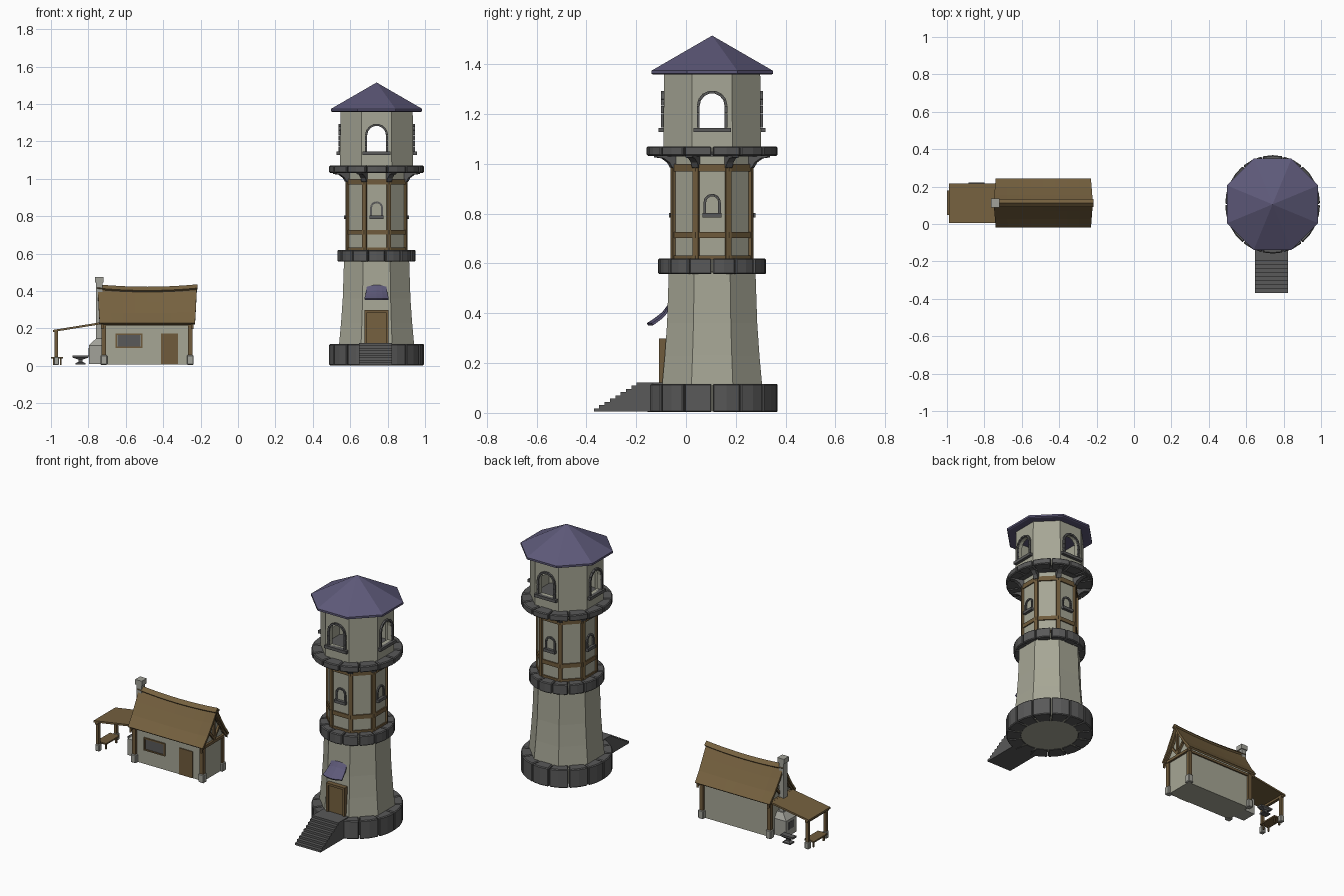
import bpy, bmesh
from math import sin, cos, pi, radians
from mathutils import Matrix, Vector

if "Cube" in bpy.data.objects:
    bpy.data.objects.remove(bpy.data.objects["Cube"])

def material(name, c):
    m = bpy.data.materials.new(name)
    m.diffuse_color = (*c, 1)
    m.use_nodes = True
    m.node_tree.nodes["Principled BSDF"].inputs["Base Color"].default_value = m.diffuse_color
    return m

WALL = material("plaster", (0.38, 0.38, 0.30))
STONE = material("dark_stone", (0.10, 0.10, 0.10))
PALE = material("pale_stone", (0.36, 0.36, 0.32))
WOOD = material("timber", (0.16, 0.105, 0.045))
THATCH = material("thatch", (0.18, 0.12, 0.05))
SLATE = material("purple_slate", (0.11, 0.10, 0.19))
TX, TY, HX, HY = 0.741, 0.105, -0.485, 0.112
TOWER = Matrix.Translation((TX, TY, 0))
HOUSE = Matrix.Translation((0, HY, 0))

def prism(bm, a, b, M=Matrix()):
    """Solid between two matching point loops."""
    va = [bm.verts.new(M @ Vector(p)) for p in a]
    vb = [bm.verts.new(M @ Vector(p)) for p in b]
    bm.faces.new(va[::-1])
    bm.faces.new(vb)
    for i in range(len(a)):
        j = (i + 1) % len(a)
        bm.faces.new((va[i], va[j], vb[j], vb[i]))

def box(bm, x0, x1, y0, y1, z0, z1, M=Matrix()):
    q = [(x0, y0), (x1, y0), (x1, y1), (x0, y1)]
    prism(bm, [(*p, z0) for p in q], [(*p, z1) for p in q], M)

def finish(bm, name, mat, bevel=0, thick=0):
    bmesh.ops.recalc_face_normals(bm, faces=bm.faces)
    me = bpy.data.meshes.new(name)
    bm.to_mesh(me)
    bm.free()
    ob = bpy.data.objects.new(name, me)
    bpy.context.collection.objects.link(ob)
    me.materials.append(mat)
    if thick:
        s = ob.modifiers.new("thickness", 'SOLIDIFY')
        s.thickness, s.offset = thick, 0
    if bevel:
        s = ob.modifiers.new("bevel", 'BEVEL')
        s.width, s.segments, s.limit_method, s.angle_limit = bevel, 1, 'ANGLE', radians(40)
    return ob

def boxes(name, mat, dims, M=Matrix(), bevel=0):
    bm = bmesh.new()
    for d in dims:
        box(bm, *d, M)
    return finish(bm, name, mat, bevel)

def octagon(name, mat, profile, closed=False):
    """Eight-sided loft of (apothem, z), flat faces towards the axes."""
    bm = bmesh.new()
    k = 1 / cos(pi / 8)
    rings = [[bm.verts.new((TX + r * k * cos(pi / 8 + i * pi / 4), TY + r * k * sin(pi / 8 + i * pi / 4), z))
              for i in range(8)] for r, z in profile]
    pairs = list(zip(rings, rings[1:])) + ([(rings[-1], rings[0])] if closed else [])
    for a, b in pairs:
        for i in range(8):
            bm.faces.new((a[i], a[i - 1], b[i - 1], b[i]))
    if not closed:
        bm.faces.new(rings[0])
        bm.faces.new(rings[-1])
        bmesh.ops.remove_doubles(bm, verts=bm.verts, dist=1e-4)
    return finish(bm, name, mat)

def block_ring(name, r0, r1, z0, z1, n=14):
    bm = bmesh.new()
    M = TOWER @ Matrix.Diagonal((0.965, 1, 1, 1))
    for i in range(n):
        a0, a1 = 2 * pi * i / n + 0.01, 2 * pi * (i + 1) / n - 0.01
        am = (a0 + a1) / 2
        p = [(r0, a0), (r1, a0), (r1, am), (r1, a1), (r0, a1), (r0, am)]
        q = [(r * cos(a), r * sin(a)) for r, a in p]
        prism(bm, [(*c, z0) for c in q], [(*c, z1) for c in q], M)
    return finish(bm, name, STONE, bevel=0.005)

def arch(hw, z0, spring, jamb=3, arc=7):
    p = [(hw, z0 + (spring - z0) * i / jamb) for i in range(jamb)]
    p += [(hw * cos(pi * i / arc), spring + hw * sin(pi * i / arc)) for i in range(arc + 1)]
    return p + [(-x, z) for x, z in p[:jamb][::-1]]

def window_frames(name, hw, z0, spring, w, y0, y1, sill):
    """Arched block surrounds and sills on the four main faces."""
    bm = bmesh.new()
    inner, outer = arch(hw, z0, spring), arch(hw + w, z0, spring)
    for k in range(4):
        M = TOWER @ Matrix.Rotation(k * pi / 2, 4, 'Z')
        for i in range(len(inner) - 1):
            q = [Vector(c) for c in (inner[i], outer[i], outer[i + 1], inner[i + 1])]
            mid = sum(q, Vector((0, 0))) / 4
            q = [mid + (c - mid) * 0.95 for c in q]
            prism(bm, [(c.x, -y0, c.y) for c in q], [(c.x, -y1, c.y) for c in q], M)
        box(bm, -sill, sill, -y1 - 0.01, -y0, z0 - 0.018, z0, M)
    finish(bm, name, STONE)

# Tower body
octagon("tower_lower_wall", WALL, [(.2, .005), (.2, .12), (.19, .23), (.181, .36), (.174, .57)])
octagon("tower_middle_wall", WALL, [(.156, .56), (.156, 1.04)])
octagon("balcony_floor", STONE, [(.19, 1.03), (.19, 1.075)])
top = octagon("tower_top_wall", WALL, [(.196, 1.05), (.193, 1.37), (.172, 1.37), (.172, 1.05)], closed=True)
octagon("tower_roof", SLATE, [(.236, 1.358), (.244, 1.362), (.244, 1.374), (.0001, 1.515)])
block_ring("base_block_ring", .17, .263, .003, .117)
block_ring("waist_block_ring", .14, .217, .557, .62)
block_ring("balcony_block_ring", .15, .263, 1.032, 1.07)

# Open arched windows cut through the top room
for k in range(2):
    bm = bmesh.new()
    p = arch(.05, 1.145, 1.233)
    prism(bm, [(x, -.4, z) for x, z in p], [(x, .4, z) for x, z in p], TOWER @ Matrix.Rotation(k * pi / 2, 4, 'Z'))
    cutter = finish(bm, "window_cutter", WALL)
    cutter.hide_render = True
    mod = top.modifiers.new("opening", 'BOOLEAN')
    mod.operation, mod.object, mod.solver = 'DIFFERENCE', cutter, 'EXACT'
    bpy.context.view_layer.objects.active = top
    bpy.ops.object.modifier_apply(modifier=mod.name)
    bpy.data.objects.remove(cutter)
window_frames("top_window_frames", .05, 1.145, 1.233, .012, .185, .205, .075)
window_frames("middle_window_frames", .024, .803, .845, .011, .15, .164, .038)

# Timber frame and balcony corbels at the octagon corners
posts, corbels = bmesh.new(), bmesh.new()
cp = [(.155, .98), (.178, .985), (.19, 1.005), (.215, 1.022), (.246, 1.026), (.246, 1.04), (.155, 1.04)]
for i in range(8):
    M = TOWER @ Matrix.Rotation(pi / 8 + i * pi / 4, 4, 'Z')
    box(posts, .15, .175, -.012, .012, .6, 1.03, M)
    prism(corbels, [(r, -.014, z) for r, z in cp], [(r, .014, z) for r, z in cp], M)
finish(posts, "tower_posts", WOOD)
finish(corbels, "balcony_corbels", STONE)
for n, z0, z1 in (("lower", .615, .632), ("middle", .702, .727), ("upper", .97, 1.0)):
    octagon(n + "_timber_band", WOOD, [(.163, z0), (.163, z1), (.15, z1), (.15, z0)], closed=True)

# Entrance: door, canopy and steps
boxes("tower_door_frame", WOOD, [(s * .057 - .007, s * .057 + .007, -.214, -.17, .117, .298) for s in (-1, 1)]
      + [(-.064, .064, -.214, -.17, .284, .298)], TOWER)
boxes("tower_door", THATCH, [(-.05, .05, -.205, -.17, .117, .284)], TOWER)

def sheet(name, mat, nu, nv, f, thick, M=Matrix()):
    bm = bmesh.new()
    g = [[bm.verts.new(M @ Vector(f(i / nu, j / nv))) for j in range(nv + 1)] for i in range(nu + 1)]
    for i in range(nu):
        for j in range(nv):
            bm.faces.new((g[i][j], g[i + 1][j], g[i + 1][j + 1], g[i][j + 1]))
    return finish(bm, name, mat, thick=thick)

def canopy(u, t):
    s = 2 * u - 1
    return (s * (.052 + .012 * t), -.175 - .085 * t + .02 * s * s * t, .43 - .074 * t ** .7 - .01 * s * s * (1 - t))
sheet("door_canopy", SLATE, 4, 4, canopy, .01, TOWER)

stair = [(-.37, .005)]
for i in range(9):
    y = -.37 + i * .0215
    stair += [(y, .005 + (i + 1) * .013), (y + .0215, .005 + (i + 1) * .013)]
stair += [(-.08, .122), (-.08, .005)]
bm = bmesh.new()
prism(bm, [(.647, y, z) for y, z in stair], [(.823, y, z) for y, z in stair])
finish(bm, "entrance_steps", STONE)

# Cottage walls with gables
half = [(.09, .008), (.09, .245), (.07, .275), (.033, .333)]
outline = half + [(0, .393)] + [(-y, z) for y, z in half[::-1]]
bm = bmesh.new()
prism(bm, [(-.718, y, z) for y, z in outline], [(-.252, y, z) for y, z in outline], HOUSE)
finish(bm, "cottage_walls", WALL)

# Sagging, flared roof and its ridge cap
slope = [(.125, .226), (.08, .283), (.038, .35), (0, .42)]
slope += [(-y, z) for y, z in slope[2::-1]]
def roof(u, v):
    y, z = slope[round(v * 6)]
    s, h = 2 * u - 1, 1 - abs(y) / .125
    return (HX + s * (.255 + .01 * h), y, z - .013 * h * (1 - s * s))
sheet("cottage_roof", THATCH, 8, 6, roof, .013, HOUSE)
def ridge(u, v):
    s = 2 * u - 1
    return (HX + s * .268, (v * 2 - 1) * .017, .43 - .013 * (1 - s * s) - .018 * abs(v * 2 - 1))
sheet("ridge_cap", THATCH, 8, 2, ridge, .012, HOUSE)

# Gable timbers and corner posts with stone feet
bm = bmesh.new()
for x in (-.733, -.25):
    xx = (x, x + .013)
    for (y0, z0), (y1, z1) in zip(slope, slope[1:]):
        a = [(y0, z0 - .005), (y1, z1 - .005), (y1, z1 - .03), (y0, z0 - .025)]
        prism(bm, [(xx[0], *c) for c in a], [(xx[1], *c) for c in a], HOUSE)
    box(bm, *xx, -.095, .095, .215, .232, HOUSE)
    box(bm, *xx, -.007, .007, .23, .4, HOUSE)
    for s in (-1, 1):
        a = [(0, .245), (0, .23), (s * .052, .29), (s * .045, .305)]
        prism(bm, [(xx[0], *c) for c in a], [(xx[1], *c) for c in a], HOUSE)
for s in (-1, 1):
    box(bm, -.725, -.245, s * .092 - .007, s * .092 + .007, .217, .232, HOUSE)
finish(bm, "cottage_gable_timbers", WOOD)
corners = [(x, s * .093) for x in (-.717, -.255) for s in (-1, 1)]
boxes("cottage_posts", WOOD, [(x - .012, x + .012, y - .012, y + .012, .03, .23) for x, y in corners], HOUSE)
boxes("cottage_post_feet", PALE, [(x - .018, x + .018, y - .018, y + .018, .005, .057) for x, y in corners], HOUSE, .004)

# Cottage door and window
boxes("cottage_door", WOOD, [(-.413, -.322, -.096, -.08, .01, .173)], HOUSE)
boxes("cottage_window_glass", STONE, [(-.645, -.52, -.093, -.08, .1, .167)], HOUSE)
boxes("cottage_window_frame", WOOD, [(-.655, -.51, -.098, -.08, z, z + .008) for z in (.095, .165)]
      + [(x, x + .008, -.098, -.08, .095, .17) for x in (-.655, -.518)], HOUSE)

# Forge and chimney on the left wall
bm = bmesh.new()
lo = [(-.797, -.05), (-.71, -.05), (-.71, .05), (-.797, .05)]
hi = [(-.76, -.025), (-.71, -.025), (-.71, .025), (-.76, .025)]
prism(bm, [(*c, .01) for c in lo], [(*c, .11) for c in lo], HOUSE)
prism(bm, [(*c, .11) for c in lo], [(*c, .145) for c in hi], HOUSE)
finish(bm, "forge", PALE)
boxes("forge_mouth", STONE, [(-.799, -.78, -.025, .025, .05, .095)], HOUSE)
boxes("chimney", PALE, [(-.758, -.725, -.018, .018, .12, .46), (-.764, -.719, -.024, .024, .445, .475)], HOUSE)

# Lean-to roof on posts
bm = bmesh.new()
a = [(-.99, .181), (-.735, .222), (-.735, .233), (-.99, .192)]
prism(bm, [(x, .006, z) for x, z in a], [(x, .217, z) for x, z in a])
finish(bm, "lean_to_roof", THATCH)
boxes("lean_to_posts", WOOD, [(-.981, -.963, y - .009, y + .009, .03, .186) for y in (.025, .198)]
      + [(-.981, -.963, .008, .214, .17, .184)])
boxes("lean_to_post_feet", PALE, [(-.985, -.957, y - .014, y + .014, .005, .047) for y in (.025, .198)], bevel=.003)

# Bench and anvil
boxes("bench", WOOD, [(-1, -.935, .048, .18, .039, .048)]
      + [(x, x + .009, y, y + .009, .005, .04) for x in (-.99, -.952) for y in (.06, .16)])
bm = bmesh.new()
levels = [(.026, .02, .007), (.026, .02, .015), (.011, .01, .022), (.011, .01, .034), (.042, .018, .044), (.042, .018, .055)]
rect = lambda w, d, z: [(-.842 + s * w, .203 + t * d, z) for s, t in ((-1, -1), (1, -1), (1, 1), (-1, 1))]
for l0, l1 in zip(levels, levels[1:]):
    prism(bm, rect(*l0), rect(*l1))
finish(bm, "anvil", STONE)
